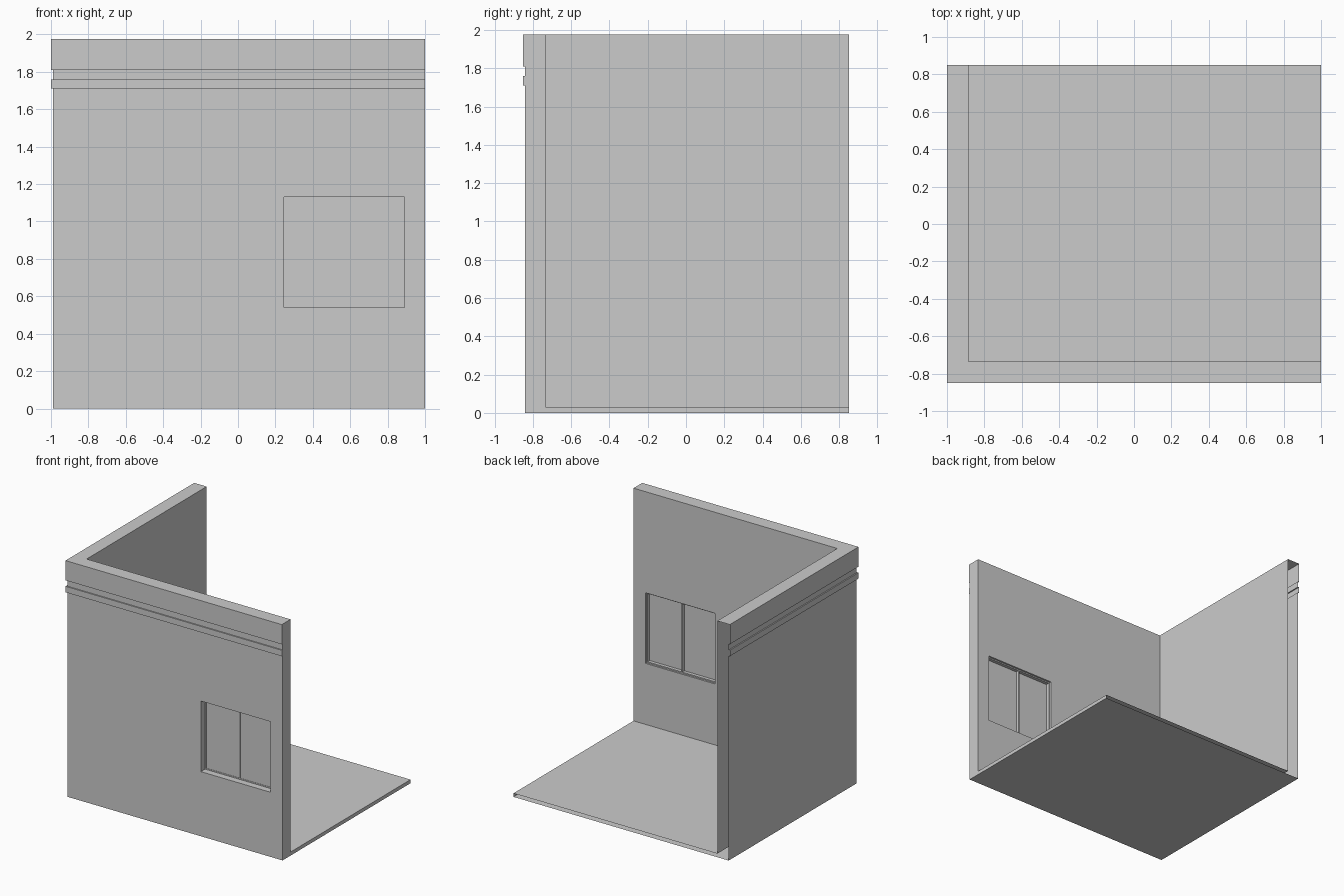
import bpy, bmesh

if "Cube" in bpy.data.objects:
    bpy.data.objects.remove(bpy.data.objects["Cube"])

XL, XR, YF, YB = -0.99, 1.0, -0.84, 0.85     # outer faces
WALL, TRIM, TOP, FLOOR = 0.105, 0.01, 1.975, 0.03
WX0, WX1, WZ0, WZ1 = 0.245, 0.89, 0.54, 1.13  # window opening


def finish(bm, name, normals=True):
    bmesh.ops.remove_doubles(bm, verts=bm.verts, dist=1e-5)
    if normals:
        bmesh.ops.recalc_face_normals(bm, faces=bm.faces)
    me = bpy.data.meshes.new(name)
    bm.to_mesh(me)
    bm.free()
    ob = bpy.data.objects.new(name, me)
    bpy.context.collection.objects.link(ob)
    return ob


def box(name, x0, x1, y0, y1, z0, z1):
    bm = bmesh.new()
    bmesh.ops.create_cube(bm, size=1)
    for v in bm.verts:
        v.co = ((x0 + x1) / 2 + v.co.x * (x1 - x0),
                (y0 + y1) / 2 + v.co.y * (y1 - y0),
                (z0 + z1) / 2 + v.co.z * (z1 - z0))
    return finish(bm, name)


# Room shell: wall profile swept round the corner, back ends left open
bm = bmesh.new()


def face(*pts):
    return bm.faces.new([bm.verts.new(p) for p in pts])


profile = [(0, 0), (0, 1.71), (TRIM, 1.71), (TRIM, 1.76), (0, 1.76), (0, 1.81),
           (TRIM, 1.81), (TRIM, TOP), (-WALL, TOP), (-WALL, FLOOR)]


def stations(off, z):
    return (XR, YF - off, z), (XL - off, YF - off, z), (XL - off, YB, z)


def hole(y):
    return [(WX0, y, WZ0), (WX1, y, WZ0), (WX1, y, WZ1), (WX0, y, WZ1)]


for i, (p, q) in enumerate(zip(profile, profile[1:])):
    a, b = stations(*p), stations(*q)
    face(a[1], b[1], b[2], a[2])
    if i in (0, len(profile) - 2):            # front wall faces with the opening
        lo, hi = (a, b) if i == 0 else (b, a)
        outer = [lo[1], lo[0], hi[0], hi[1]]
        inner = hole(lo[0][1])
        for k in range(4):
            n = (k + 1) % 4
            face(outer[k], outer[n], inner[n], inner[k])
    else:
        face(a[0], a[1], b[1], b[0])

# Window reveals
h0, h1 = hole(YF), hole(YF + WALL)
for k in range(4):
    n = (k + 1) % 4
    face(h0[k], h0[n], h1[n], h1[k])

# Floor top, underside and the closed right end
xi, yi = XL + WALL, YF + WALL
face((xi, yi, FLOOR), (XR, yi, FLOOR), (XR, YB, FLOOR), (xi, YB, FLOOR))
face((XL, YF, 0), (XL, YB, 0), (XR, YB, 0), (XR, YF, 0))
face(*[stations(*p)[0] for p in profile], (XR, YB, FLOOR), (XR, YB, 0))
finish(bm, "room_shell")

# Window frame, mullion and two panes
F, Y0, Y1 = 0.01, -0.785, -0.75
for name, x0, x1 in (("left", WX0, WX0 + F), ("right", WX1 - F, WX1)):
    box("window_jamb_" + name, x0, x1, Y0, Y1, WZ0, WZ1)
for name, z0, z1 in (("bottom", WZ0, WZ0 + F), ("top", WZ1 - F, WZ1)):
    box("window_rail_" + name, WX0 + F, WX1 - F, Y0, Y1, z0, z1)
mid = (WX0 + WX1) / 2 - 0.003
box("window_mullion", mid - 0.004, mid + 0.004, Y0, Y1, WZ0 + F, WZ1 - F)
for name, x0, x1 in (("left", WX0 + F, mid - 0.004), ("right", mid + 0.004, WX1 - F)):
    box("window_pane_" + name, x0, x1, -0.782, -0.778, WZ0 + F, WZ1 - F)
